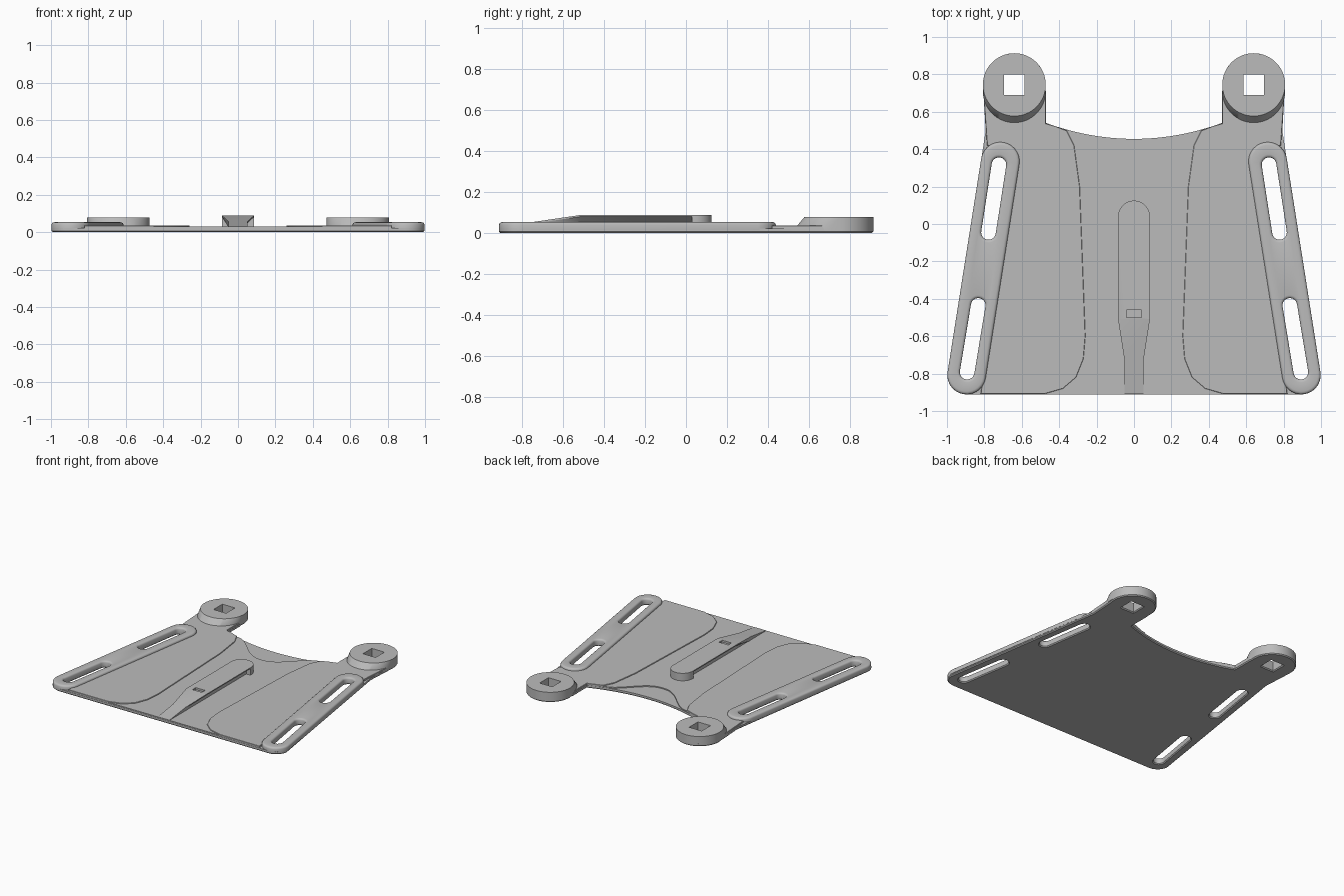
import bpy, bmesh
from math import pi, sin, cos, radians
from mathutils import Vector

if "Cube" in bpy.data.objects:
    bpy.data.objects.remove(bpy.data.objects["Cube"])

grey = bpy.data.materials.new("plain grey")
grey.use_nodes = True
colour = (0.5, 0.5, 0.5, 1)
grey.diffuse_color = colour
grey.node_tree.nodes["Principled BSDF"].inputs["Base Color"].default_value = colour


# ---------- helpers ----------
def arc(cx, cy, r, a0, a1, n):
    return [(cx + r * cos(radians(a0 + (a1 - a0) * i / n)),
             cy + r * sin(radians(a0 + (a1 - a0) * i / n))) for i in range(n + 1)]


def stadium(p, q, r, n=14):
    """Counter-clockwise rounded slot shape around the segment p to q."""
    d = Vector(q) - Vector(p)
    a = Vector((1, 0)).angle_signed(d) * -180 / pi
    return arc(*q, r, a - 90, a + 90, n) + arc(*p, r, a + 90, a + 270, n)


def mirror(points):
    return [(-x, y) for x, y in reversed(points)]


def side_of(points, s):
    return points if s > 0 else mirror(points)


def hole(points):
    return points[::-1]


def inset(points, w):
    """Move a loop towards the material on its left."""
    out = []
    for i, p in enumerate(points):
        a, b, c = Vector(points[i - 1]), Vector(p), Vector(points[(i + 1) % len(points)])
        u, v = (b - a).normalized(), (c - b).normalized()
        m = Vector((-u.y - v.y, u.x + v.x)).normalized()
        k = w / max(0.4, m.dot(Vector((-v.y, v.x))))
        out.append((b.x + m.x * k, b.y + m.y * k))
    return out


def skin(name, layers):
    """Join matching stacks of closed 3D loops and cap both ends."""
    bm = bmesh.new()
    rings = [[[bm.verts.new(p) for p in loop] for loop in layer] for layer in layers]
    for low, high in zip(rings, rings[1:]):
        for a, b in zip(low, high):
            for i in range(len(a)):
                bm.faces.new((a[i - 1], a[i], b[i], b[i - 1]))
    for layer in (rings[0], rings[-1]):
        edges = [bm.edges.get((loop[i - 1], loop[i])) for loop in layer for i in range(len(loop))]
        bmesh.ops.triangle_fill(bm, use_beauty=True, use_dissolve=False, edges=edges)
    bmesh.ops.recalc_face_normals(bm, faces=bm.faces[:])
    mesh = bpy.data.meshes.new(name)
    bm.to_mesh(mesh)
    bm.free()
    mesh.materials.append(grey)
    ob = bpy.data.objects.new(name, mesh)
    bpy.context.collection.objects.link(ob)
    bpy.ops.object.select_all(action='DESELECT')
    ob.select_set(True)
    bpy.context.view_layer.objects.active = ob
    bpy.ops.object.shade_smooth_by_angle(angle=radians(35))
    return ob


def slab(name, loops, steps):
    """Stack of (height, inset) steps over an outline and its holes."""
    return skin(name, [[[(x, y, z) for x, y in (inset(l, w) if w else l)] for l in loops]
                       for z, w in steps])


# ---------- shared shapes (model's left half) ----------
BOSS_X, BOSS_Y, BOSS_R = 0.64, 0.745, 0.168
rail_outline = stadium((0.895, -0.808), (0.715, 0.335), 0.103)
slots = [stadium((0.892, -0.792), (0.833, -0.435), 0.039),
         stadium((0.778, -0.045), (0.722, 0.317), 0.039)]
h = 0.054
square = [(BOSS_X + sx * h, BOSS_Y + sy * h) for sx, sy in ((-1, -1), (1, -1), (1, 1), (-1, 1))]


def notch(x):
    return 0.455 + 0.385 * x * x


def scoop(x):
    return 0.285 + 0.215 * ((1 - cos(pi * x / 0.36)) / 2) ** 1.2


# ---------- base plate ----------
half = [(0.0, -0.911)] + arc(0.895, -0.808, 0.103, -90, -9, 10)
half += [(0.793, 0.5), (0.805, 0.70)]
half += arc(BOSS_X, BOSS_Y, BOSS_R, -8, 188, 36) + [(0.47, 0.70)]
half += [(0.47 * (1 - i / 14), notch(0.47 * (1 - i / 14))) for i in range(15)]
outline = half + mirror(half)[1:-1]
holes = [hole(side_of(l, s)) for l in slots + [square] for s in (1, -1)]
slab("base_plate", [outline] + holes, [(0, 0.007), (0.007, 0), (0.022, 0)])

# ---------- centre sheet, stopping at the scooped back ----------
edge = [(0.0, -0.909), (0.7, -0.909), (0.45, 0.5), (0.4, notch(0.4) - 0.002)]
edge += [(0.36 * (1 - i / 16), scoop(0.36 * (1 - i / 16))) for i in range(17)]
slab("centre_sheet", [edge + mirror(edge)[1:-1]], [(0.012, 0), (0.030, 0)])

# ---------- parts on each side ----------
panel = [(0.48, -0.909), (0.82, -0.909), (0.65, 0.30), (0.66, 0.40), (0.785, 0.42),
         (0.791, 0.5), (0.803, 0.68), (0.472, 0.68), (0.472, 0.538), (0.42, notch(0.42)),
         (0.36, 0.50), (0.32, 0.42), (0.29, 0.2), (0.26, -0.6), (0.27, -0.72),
         (0.31, -0.82), (0.38, -0.88)]


def boss_loop(shift):
    """Circle whose front half is pushed forward."""
    ring = arc(BOSS_X, BOSS_Y, BOSS_R, 0, 180, 32)
    return ring + arc(BOSS_X, BOSS_Y - shift, BOSS_R, 180, 360, 32)


for s, word in ((1, "left"), (-1, "right")):
    slab("panel_" + word, [side_of(panel, s)], [(0.012, 0), (0.034, 0), (0.036, 0.002)])
    slab("slotted_rail_" + word,
         [side_of(rail_outline, s)] + [hole(side_of(l, s)) for l in slots],
         [(0.015, 0), (0.040, 0), (0.047, 0.003), (0.051, 0.008), (0.053, 0.016)]) if s > 0 else \
        slab("slotted_rail_" + word,
             [mirror(rail_outline)] + [hole(mirror(l)) for l in slots],
             [(0.015, 0), (0.040, 0), (0.047, 0.003), (0.051, 0.008), (0.053, 0.016)])
    skin("round_boss_" + word,
         [[[(x, y, z) for x, y in side_of(boss_loop(shift), s)],
           [(x, y, z) for x, y in hole(side_of(square, s))]]
          for z, shift in ((0.012, 0.035), (0.036, 0.035), (0.078, 0.0))])

# ---------- centre clip: undercut bar with a sloping front ----------
sections = []
for y, w, top in ((0.04, 0.085, 0.088), (-0.51, 0.085, 0.088),
                  (-0.72, 0.052, 0.057), (-0.909, 0.05, 0.031)):
    lip, neck = max(top - 0.008, 0.024), max(top - 0.032, 0.022)
    right = [(0.05, 0.015), (0.05, neck), (w, lip), (w, top)]
    sections.append([[(x, y, z) for x, z in right + [(-x, z) for x, z in right[::-1]]]])
clip = skin("clip_bar", sections)

# Small pocket in the bar
bpy.ops.mesh.primitive_cube_add(size=1, location=(0, -0.48, 0.088))
cutter = bpy.context.object
cutter.name = "pocket_cutter"
cutter.scale = (0.08, 0.04, 0.03)
cutter.hide_render = True
cut = clip.modifiers.new("pocket", 'BOOLEAN')
cut.operation, cut.object, cut.solver = 'DIFFERENCE', cutter, 'EXACT'
bpy.context.view_layer.objects.active = clip
bpy.ops.object.modifier_apply(modifier=cut.name)
bpy.data.objects.remove(cutter)

# Rounded stop at the back of the bar
stop = arc(0, 0.04, 0.085, 0, 180, 24) + [(-0.085, 0.03), (0.085, 0.03)]
slab("clip_stop", [stop], [(0.015, 0), (0.088, 0)])
